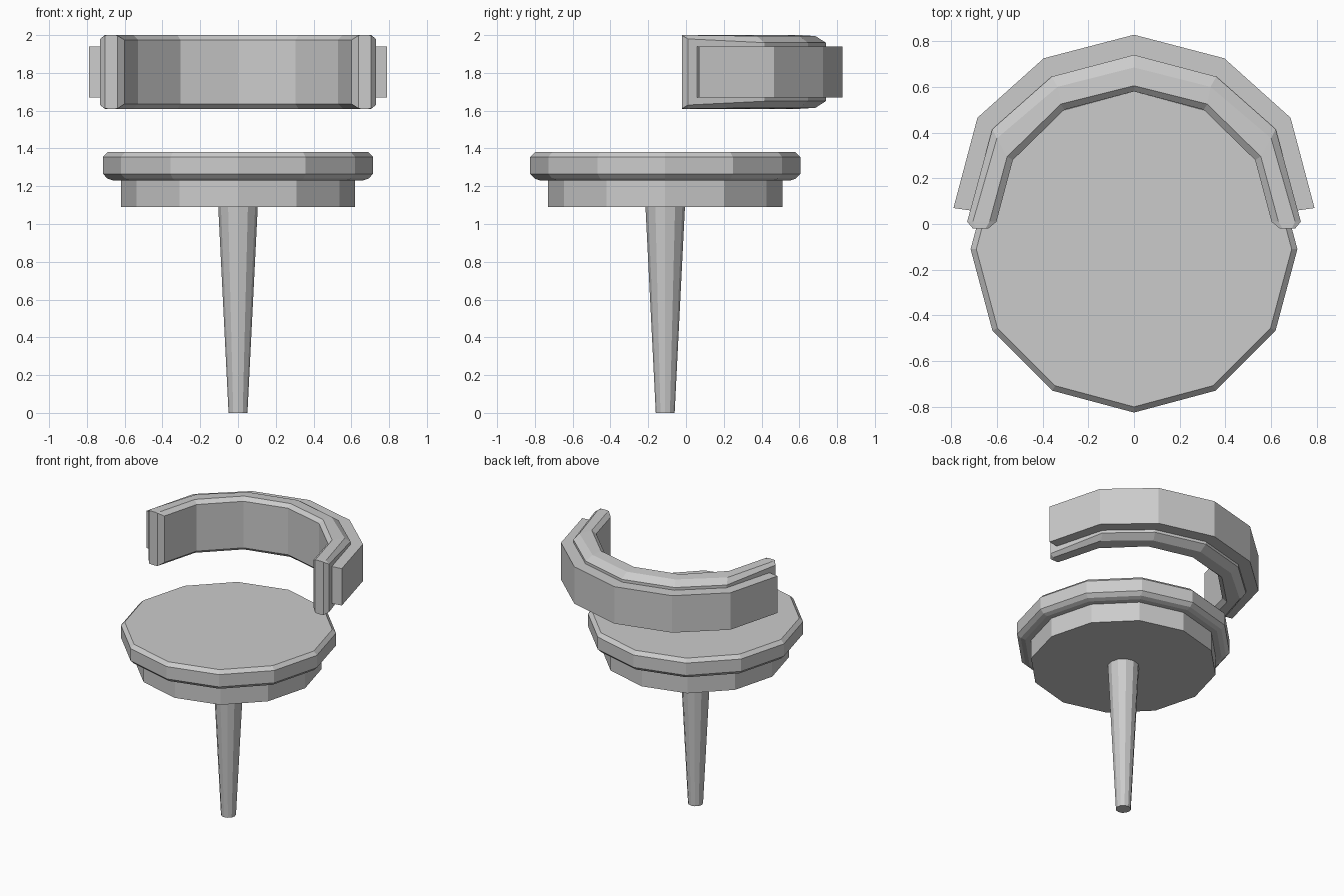
import bpy, bmesh, math

if "Cube" in bpy.data.objects:
    bpy.data.objects.remove(bpy.data.objects["Cube"])

CY = -0.11          # centre of the round seat
MID = 1.805         # mid height of the backrest


def finish(name, bm):
    bmesh.ops.recalc_face_normals(bm, faces=bm.faces)
    me = bpy.data.meshes.new(name)
    bm.to_mesh(me)
    bm.free()
    ob = bpy.data.objects.new(name, me)
    bpy.context.collection.objects.link(ob)
    return ob


def skin(bm, rings, closed):
    """Join successive rings with quads and cap the two ends."""
    vs = [[bm.verts.new(p) for p in r] for r in rings]
    for a, b in zip(vs, vs[1:]):
        n = len(a)
        for i in range(n):
            j = (i + 1) % n
            bm.faces.new((a[i], a[j], b[j], b[i]))
    if closed:
        bm.faces.new(vs[0])
        bm.faces.new(vs[-1])


def lathe(name, profile, sides=12):
    bm = bmesh.new()
    rings = [[(r * math.cos(2 * math.pi * i / sides),
               CY + r * math.sin(2 * math.pi * i / sides), z)
              for i in range(sides)] for r, z in profile]
    skin(bm, rings, True)
    return finish(name, bm)


def arc_sweep(name, stations):
    """Stations run from the right end to the centre; mirror to the left."""
    left = [[(-x, y, z) for x, y, z in s] for s in reversed(stations[:-1])]
    bm = bmesh.new()
    skin(bm, stations + left, True)
    return finish(name, bm)


# Leg, seat base and cushion
lathe("leg", [(0.05, 0), (0.105, 1.10)])
lathe("seat_base", [(0.62, 1.09), (0.62, 1.25)])
lathe("seat_cushion", [(0.66, 1.23), (0.69, 1.24), (0.715, 1.265),
                       (0.715, 1.355), (0.69, 1.38)])


# Backrest pad: chamfered section, symmetric above and below its mid height
def pad_section(wall, top_in, top_out, outer, h):
    pts = list(zip((wall, top_in, top_out, outer), h))
    up = [(x, y, MID + d) for (x, y), d in pts]
    down = [(x, y, MID - d) for (x, y), d in reversed(pts)]
    return up + down


H = (0.17, 0.195, 0.19, 0.155)
HS = (0.17, 0.195, 0.195, 0.175)
arc_sweep("backrest_pad", [
    pad_section((0.638, -0.02), (0.65, -0.02), (0.69, -0.02), (0.705, -0.02),
                (0.193, 0.195, 0.195, 0.193)),
    pad_section((0.602, 0.01), (0.632, 0.01), (0.705, 0.01), (0.73, 0.01), HS),
    pad_section((0.53, 0.28), (0.555, 0.295), (0.60, 0.375), (0.62, 0.415), H),
    pad_section((0.305, 0.50), (0.32, 0.525), (0.335, 0.60), (0.36, 0.645), H),
    pad_section((0, 0.58), (0, 0.605), (0, 0.685), (0, 0.74), H),
])


# Backrest shell wrapped around the pad
def shell_section(inner, outer):
    return [(*inner, 1.67), (*inner, 1.94), (*outer, 1.94), (*outer, 1.67)]


arc_sweep("backrest_shell", [
    shell_section((0.70, 0.057), (0.79, 0.07)),
    shell_section((0.605, 0.40), (0.685, 0.465)),
    shell_section((0.35, 0.63), (0.395, 0.725)),
    shell_section((0, 0.72), (0, 0.828)),
])
